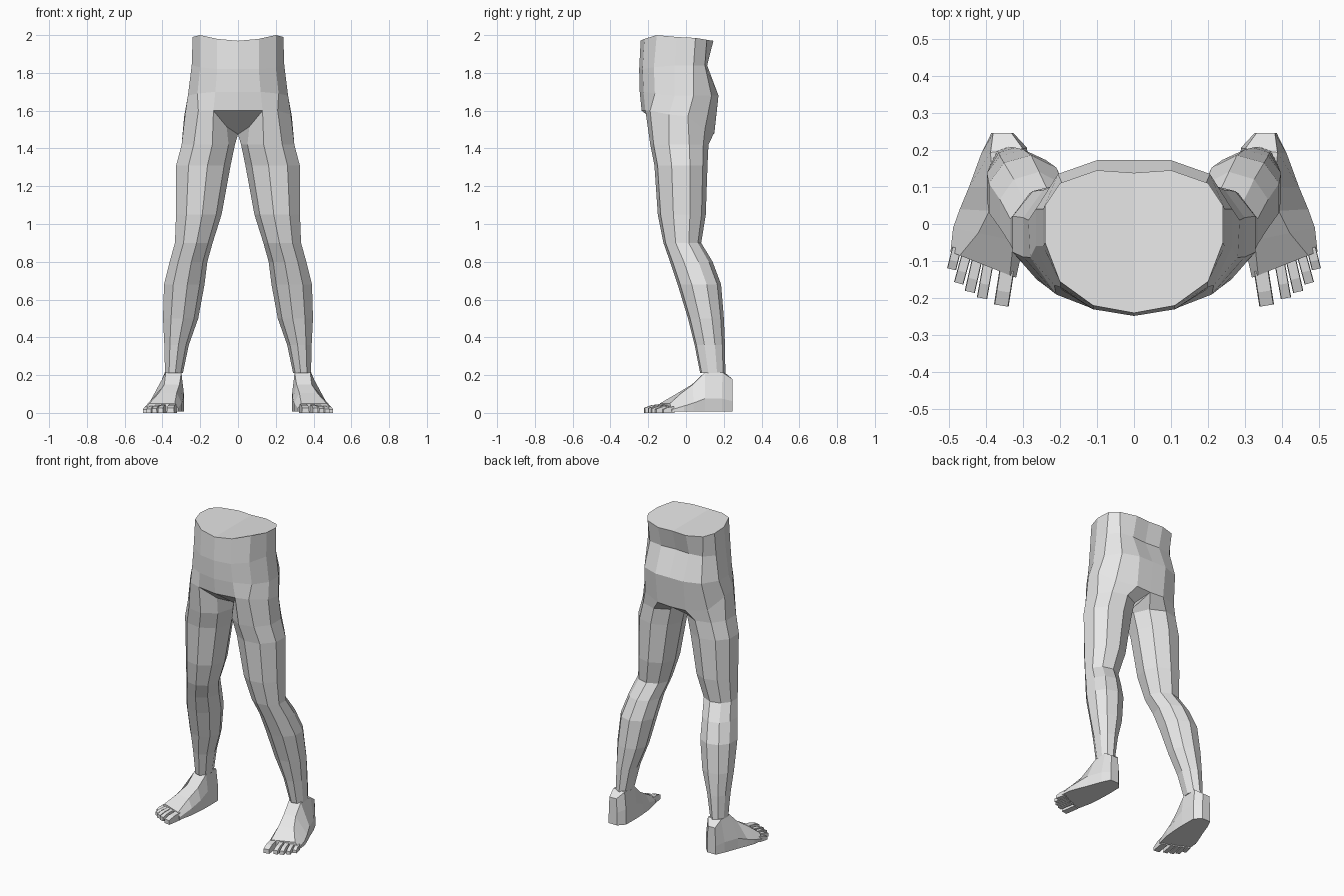
import bpy, bmesh, math
from mathutils import Vector

if "Cube" in bpy.data.objects:
    bpy.data.objects.remove(bpy.data.objects["Cube"])

skin = bpy.data.materials.new("plain_grey")
skin.diffuse_color = (0.8, 0.8, 0.8, 1)
skin.use_nodes = True
skin.node_tree.nodes["Principled BSDF"].inputs["Base Color"].default_value = skin.diffuse_color


def finish(name, bm):
    """Turn a right-hand half into a flat-shaded mirrored object."""
    bmesh.ops.recalc_face_normals(bm, faces=bm.faces)
    me = bpy.data.meshes.new(name)
    bm.to_mesh(me)
    bm.free()
    me.materials.append(skin)
    ob = bpy.data.objects.new(name, me)
    bpy.context.collection.objects.link(ob)
    mod = ob.modifiers.new("mirror", 'MIRROR')
    mod.use_clip = True
    mod.merge_threshold = 0.0005
    return ob


def bridge(bm, a, b, closed=True):
    n = len(a)
    for i in range(n if closed else n - 1):
        j = (i + 1) % n
        bm.faces.new((a[i], a[j], b[j], b[i]))


def loft(bm, rings):
    """Closed loft with both ends capped."""
    vr = [[bm.verts.new(p) for p in r] for r in rings]
    for a, b in zip(vr, vr[1:]):
        bridge(bm, a, b)
    bm.faces.new(vr[0])
    bm.faces.new(vr[-1])


# Pelvis half rings, from front centre round the hip to back centre
pelvis = [
    [(0, -.24, 1.97), (.11, -.22, 1.98), (.2, -.155, 2), (.24, -.05, 1.99),
     (.24, .05, 1.985), (.2, .11, 1.975), (.1, .145, 1.97), (0, .138, 1.97)],
    [(0, -.248, 1.82), (.11, -.23, 1.82), (.2, -.17, 1.83), (.245, -.06, 1.84),
     (.245, .04, 1.84), (.19, .1, 1.84), (.1, .112, 1.84), (0, .105, 1.84)],
    [(0, -.245, 1.7), (.12, -.225, 1.7), (.215, -.165, 1.69), (.265, -.06, 1.68),
     (.265, .04, 1.68), (.205, .135, 1.68), (.1, .172, 1.68), (0, .172, 1.68)],
    [(0, -.235, 1.6), (.13, -.215, 1.6), (.21, -.19, 1.6), (.28, -.09, 1.58),
     (.285, .01, 1.57), (.225, .1, 1.5), (.1, .15, 1.485), (0, .15, 1.48)],
]
# Leg rings: inner x, outer x, front y, back y, height
leg = [
    (.02, .303, -.19, .118, 1.42),
    (.043, .332, -.168, .113, 1.31),
    (.09, .332, -.15, .104, 1.05),
    (.137, .337, -.12, .08, .90),
    (.165, .365, -.085, .14, .80),
    (.18, .395, -.045, .185, .68),
    (.213, .40, .01, .20, .50),
    (.262, .392, .045, .206, .36),
    (.293, .388, .075, .208, .21),
]
ANGLES = (-10, 30, 70, 110, 145, 185, 225, 265, 310)

bm = bmesh.new()
vr = [[bm.verts.new(p) for p in r] for r in pelvis]
bm.faces.new(vr[0])  # waist cap
for a, b in zip(vr, vr[1:]):
    bridge(bm, a, b, closed=False)
# Crotch patch, then the leg continues from the open hip loop
crotch = bm.verts.new((0, -.05, 1.475))
groin = bm.verts.new((.06, -.13, 1.515))
low = vr[-1]
bm.faces.new((low[0], low[1], groin, crotch))
prev = low[1:] + [crotch, groin]
for x0, x1, y0, y1, z in leg:
    cx, cy = (x0 + x1) / 2, (y0 + y1) / 2
    rx, ry = (x1 - x0) / 2 * 1.03, (y1 - y0) / 2 * 1.01
    ring = [bm.verts.new((cx + rx * math.sin(math.radians(a)),
                          cy - ry * math.cos(math.radians(a)), z)) for a in ANGLES]
    bridge(bm, prev, ring)
    prev = ring
bm.faces.new(prev)
finish("pelvis_and_legs", bm)

# Foot sections: inner (x, y), outer (x, y), top inner x, top outer x, height
sections = [
    (.325, .245, .385, .245, .33, .38, .18),
    (.288, .205, .412, .19, .30, .387, .215),
    (.287, .10, .445, .10, .30, .382, .215),
    (.29, .03, .47, .04, .31, .39, .15),
    (.297, -.05, .488, -.01, .325, .42, .105),
    (.318, -.145, .495, -.075, .335, .47, .05),
]
bm = bmesh.new()
rings = []
for x0, y0, x1, y1, t0, t1, h in sections:
    def at(x, z):
        return (x, y0 + (y1 - y0) * (x - x0) / (x1 - x0), z)
    rings.append([at(x0, .008), at(x0, h * .5), at(t0, h), at(t1, h),
                  at(x1, h * .35), at(x1, .008)])
loft(bm, rings)
finish("feet", bm)

# Toes: base x, y, tip x, y, width, base height
toes = [
    (.343, -.125, .358, -.22, .04, .048),
    (.393, -.105, .410, -.20, .028, .045),
    (.423, -.095, .443, -.183, .028, .042),
    (.451, -.080, .473, -.16, .026, .038),
    (.478, -.065, .492, -.122, .025, .034),
]
bm = bmesh.new()
for bx, by, tx, ty, w, h in toes:
    d = Vector((tx - bx, ty - by, 0))
    side = Vector((-d.y, d.x, 0)).normalized() * w / 2
    rings = []
    for t, k in ((0, 1), (.6, .85), (1, .55)):
        c = Vector((bx, by, 0)) + d * t
        up = Vector((0, 0, h * k))
        rings.append([c - side, c + side, c + side * .9 + up, c - side * .9 + up])
    loft(bm, rings)
finish("toes", bm)
